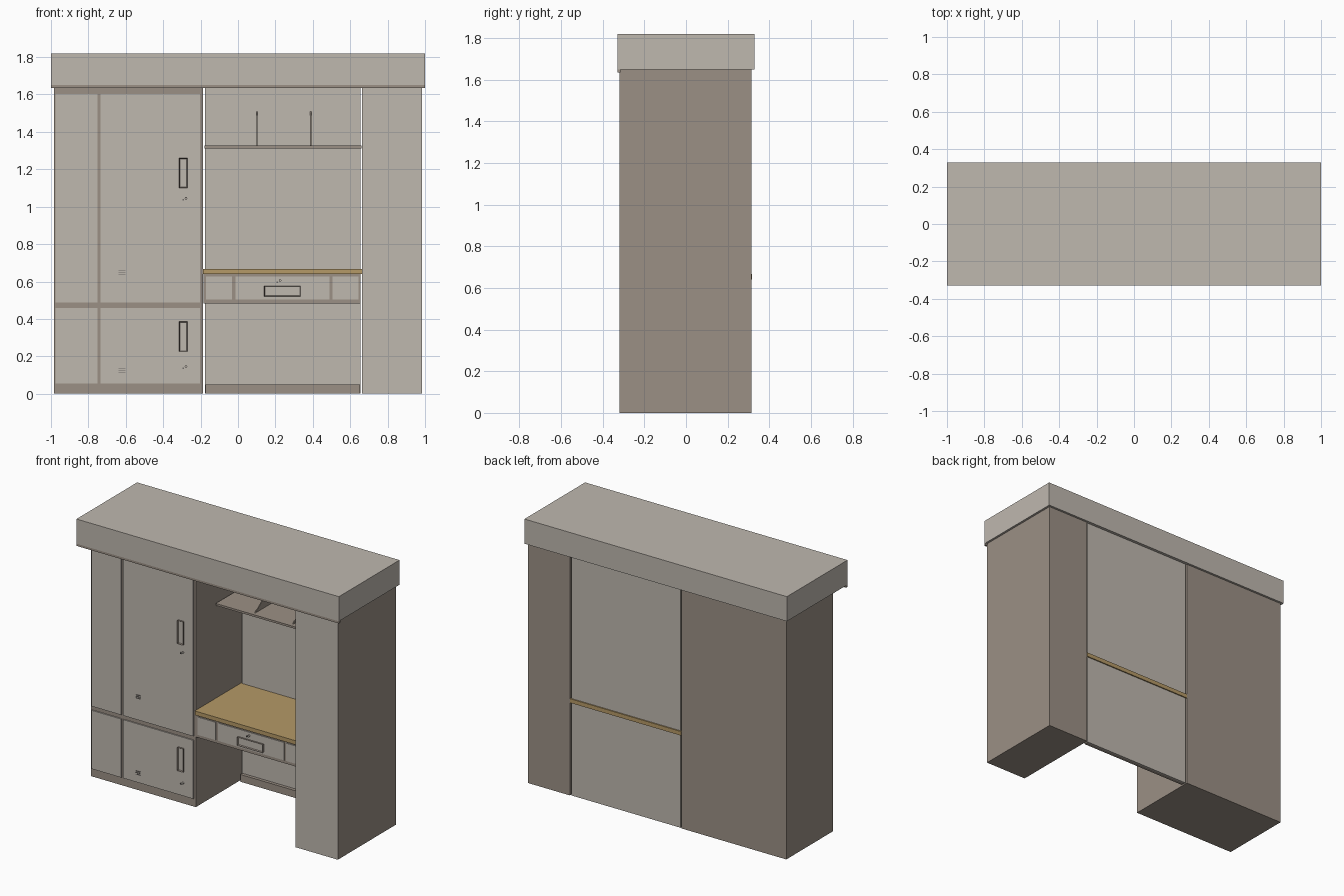
import bpy, bmesh, math
from mathutils import Vector

cube = bpy.data.objects.get("Cube")
if cube:
    bpy.data.objects.remove(cube, do_unlink=True)


def material(name, rgb):
    m = bpy.data.materials.new(name)
    m.use_nodes = True
    m.diffuse_color = (*rgb, 1)
    m.node_tree.nodes["Principled BSDF"].inputs["Base Color"].default_value = (*rgb, 1)
    return m


LIGHT = material("warm light grey", (0.52, 0.48, 0.43))
TAUPE = material("taupe", (0.33, 0.28, 0.235))
WOOD = material("oak", (0.46, 0.32, 0.135))
METAL = material("dark metal", (0.16, 0.15, 0.14))


def finish(name, bm, *mats):
    bmesh.ops.recalc_face_normals(bm, faces=bm.faces)
    mesh = bpy.data.meshes.new(name)
    bm.to_mesh(mesh)
    bm.free()
    for m in mats:
        mesh.materials.append(m)
    obj = bpy.data.objects.new(name, mesh)
    bpy.context.collection.objects.link(obj)
    return obj


def box_bm(x, y, z):
    bm = bmesh.new()
    bmesh.ops.create_cube(bm, size=1)
    for v in bm.verts:
        v.co = Vector([r[0] if c < 0 else r[1] for c, r in zip(v.co, (x, y, z))])
    return bm


def box(name, x, y, z, mat):
    return finish(name, box_bm(x, y, z), mat)


def front_face(bm):
    bm.normal_update()
    return min(bm.faces, key=lambda f: f.normal.y)


def handle(name, x, z, y):
    """Raised rim around a recessed grip."""
    bm = box_bm(x, (y - 0.012, y), z)
    face = front_face(bm)
    bmesh.ops.inset_region(bm, faces=[face], thickness=0.006)
    for v in face.verts:
        v.co.y += 0.008
    face.material_index = 1
    finish(name, bm, TAUPE, LIGHT)


def lock(name, x, z, y):
    """Round key barrel with a small hanging key."""
    bm = bmesh.new()
    bmesh.ops.create_cone(bm, cap_ends=True, segments=12, radius1=0.007,
                          radius2=0.007, depth=0.012)
    for v in bm.verts:
        v.co = Vector((v.co.x + x, v.co.z + y - 0.006, v.co.y + z))
    finish(name, bm, LIGHT)
    box(name + "_key", (x - 0.018, x - 0.012), (y - 0.008, y), (z - 0.012, z - 0.004), METAL)


def vent(name, x, z, y):
    for i in range(3):
        h = z + i * 0.011
        box(f"{name}_{i}", (x - 0.018, x + 0.018), (y - 0.004, y), (h, h + 0.003), METAL)


BACK = 0.315
FRONT = -0.2

# Canopy and trim
box("canopy", (-1, 1), (-0.33, 0.33), (1.65, 1.82), LIGHT)
box("canopy_trim", (-1, 1), (-0.33, -0.315), (1.635, 1.65), TAUPE)

# Wardrobe carcass and doors
box("wardrobe_carcass", (-0.985, -0.187), (FRONT + 0.008, BACK), (0, 1.65), TAUPE)
columns = {"narrow": (-0.976, -0.75), "wide": (-0.736, -0.202)}
rows = {"upper": (0.487, 1.603), "lower": (0.056, 0.459)}
for row, z in rows.items():
    for col, x in columns.items():
        box(f"{row}_{col}_door", x, (FRONT, FRONT + 0.01), z, LIGHT)

# Door fittings
for row, grip, key, slot in (("upper", (1.10, 1.26), 1.045, 0.635),
                             ("lower", (0.225, 0.385), 0.145, 0.11)):
    handle(f"{row}_handle", (-0.315, -0.27), grip, FRONT)
    lock(f"{row}_lock", -0.278, key, FRONT)
    vent(f"{row}_vent", -0.62, slot, FRONT)

# Side pillar with a light front face
pillar = box_bm((0.664, 0.985), (-0.32, BACK), (0, 1.65))
front_face(pillar).material_index = 1
finish("side_pillar", pillar, TAUPE, LIGHT)

# Niche back panel and skirting
NICHE = (-0.177, 0.656)
box("niche_back", NICHE, (0.297, 0.31), (0, 1.65), LIGHT)
box("niche_skirting", (-0.175, 0.652), (0.275, 0.297), (0, 0.05), TAUPE)

# Desk top and drawer unit
box("desk_top", (-0.186, 0.663), (FRONT - 0.005, 0.318), (0.64, 0.668), WOOD)
box("drawer_carcass", (-0.185, 0.656), (FRONT + 0.008, 0.297), (0.483, 0.64), TAUPE)
for name, x in (("side_panel_a", (-0.17, -0.032)), ("drawer_front", (-0.014, 0.49)),
                ("side_panel_b", (0.506, 0.645))):
    box(name, x, (FRONT + 0.002, FRONT + 0.01), (0.505, 0.628), LIGHT)
handle("drawer_handle", (0.14, 0.335), (0.52, 0.577), FRONT + 0.002)
lock("drawer_lock", 0.225, 0.605, FRONT + 0.002)

# Wall shelf with triangular brackets
box("wall_shelf", (-0.18, 0.66), (0.015, 0.297), (1.312, 1.326), TAUPE)
for i, x in enumerate((0.098, 0.386)):
    bm = bmesh.new()
    tri = [bm.verts.new((x, y, z)) for y, z in ((0.04, 1.326), (0.297, 1.326), (0.297, 1.51))]
    face = bm.faces.new(tri)
    out = bmesh.ops.extrude_face_region(bm, geom=[face])["geom"]
    bmesh.ops.translate(bm, vec=(0.006, 0, 0),
                        verts=[v for v in out if isinstance(v, bmesh.types.BMVert)])
    finish(f"shelf_bracket_{i}", bm, TAUPE)
